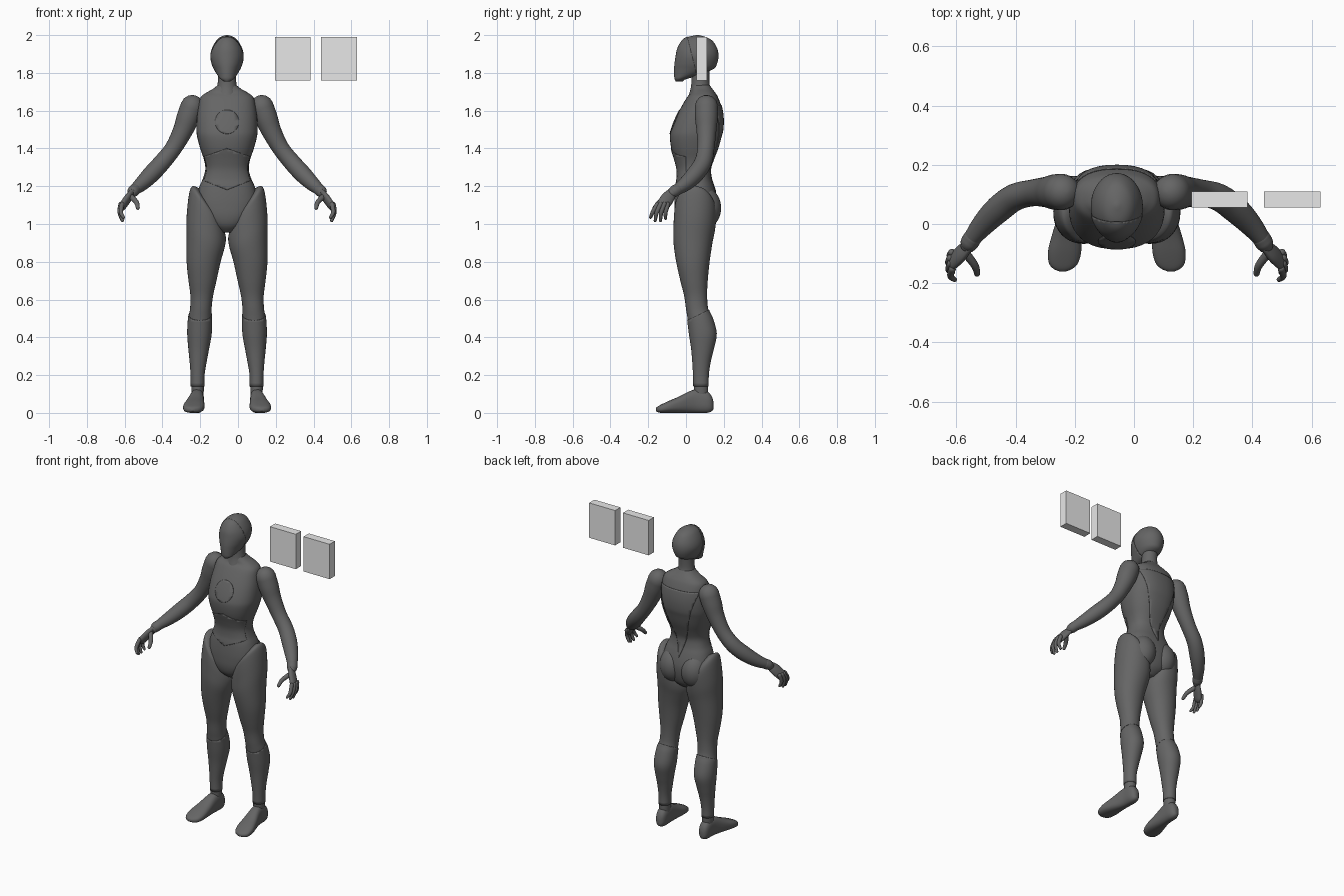
import bpy, bmesh
from math import sin, cos, pi, radians
from mathutils import Vector

if "Cube" in bpy.data.objects:
    bpy.data.objects.remove(bpy.data.objects["Cube"])

SIDES = 40
BODY_X = -0.058


def material(name, grey):
    mat = bpy.data.materials.new(name)
    mat.use_nodes = True
    colour = (grey, grey, grey, 1)
    mat.diffuse_color = colour
    mat.node_tree.nodes["Principled BSDF"].inputs["Base Color"].default_value = colour
    return mat


DARK = material("dark grey", 0.13)
PALE = material("pale grey", 0.8)


def smooth(rows, steps=4):
    """Catmull-Rom interpolation of rows of numbers."""
    out = []
    last = len(rows) - 1
    for i in range(last):
        a, b, c, d = (rows[min(max(k, 0), last)] for k in (i - 1, i, i + 1, i + 2))
        for s in range(steps):
            t = s / steps
            out.append([q + 0.5 * t * (r - p + t * (2 * p - 5 * q + 4 * r - e + t * (3 * (q - r) + e - p)))
                        for p, q, r, e in zip(a, b, c, d)])
    return out + [list(rows[last])]


def finish(name, bm, mat=DARK, thickness=0, soft=True, x=BODY_X):
    mesh = bpy.data.meshes.new(name)
    bm.to_mesh(mesh)
    bm.free()
    mesh.materials.append(mat)
    obj = bpy.data.objects.new(name, mesh)
    obj.location.x = x
    bpy.context.collection.objects.link(obj)
    if soft:
        bpy.ops.object.select_all(action="DESELECT")
        obj.select_set(True)
        bpy.context.view_layer.objects.active = obj
        bpy.ops.object.shade_smooth_by_angle(angle=radians(50))
    if thickness:
        shell = obj.modifiers.new("thickness", "SOLIDIFY")
        shell.thickness = thickness
        shell.offset = 1
    return obj


def loft(name, rings, power=2.0, cuts=(), thickness=0):
    """Skin rings of (centre, half axis, half axis); cuts drop what lies beyond a plane."""
    bm = bmesh.new()
    loops = []
    for centre, u, v in rings:
        loop = []
        for k in range(SIDES):
            a = 2 * pi * k / SIDES
            p, q = (abs(w) ** (2 / power) * (1 if w > 0 else -1) for w in (cos(a), sin(a)))
            loop.append(bm.verts.new(centre + u * p + v * q))
        loops.append(loop)
    for lower, upper in zip(loops, loops[1:]):
        for k in range(SIDES):
            n = (k + 1) % SIDES
            bm.faces.new((lower[k], lower[n], upper[n], upper[k]))
    bm.faces.new(loops[0])
    bm.faces.new(loops[-1])
    bmesh.ops.recalc_face_normals(bm, faces=bm.faces)
    for point, normal in cuts:
        geom = bm.verts[:] + bm.edges[:] + bm.faces[:]
        bmesh.ops.bisect_plane(bm, geom=geom, plane_co=point, plane_no=normal, clear_outer=True)
    return finish(name, bm, thickness=thickness)


def upright(rows):
    """Rings from rows of height, half width, front y, back y."""
    return [(Vector((0, (f + b) / 2, z)), Vector((w, 0, 0)), Vector((0, (b - f) / 2, 0)))
            for z, w, f, b in smooth(rows)]


def tube(name, points, flat=1.0):
    """Round-ended limb through points of x, y, z, radius."""
    rows = smooth(points)
    pos = [Vector(r[:3]) for r in rows]
    rings = []

    def ring(i, slide, scale):
        t = (pos[min(i + 1, len(pos) - 1)] - pos[max(i - 1, 0)]).normalized()
        u = t.cross(Vector((1, 0, 0))).normalized()
        r = rows[i][3]
        rings.append((pos[i] + t * r * slide, u * r * scale, t.cross(u) * r * scale * flat))

    angles = [radians(d) for d in (86, 70, 50, 25)]
    for a in angles:
        ring(0, -sin(a), cos(a))
    for i in range(len(rows)):
        ring(i, 0, 1)
    for a in reversed(angles):
        ring(len(rows) - 1, sin(a), cos(a))
    return loft(name, rings)


# Head with a raised face mask
head = upright([
    (2.0, .006, .055, .067), (1.99, .035, .01, .105), (1.97, .058, -.02, .14),
    (1.93, .08, -.043, .165), (1.89, .088, -.052, .172), (1.85, .08, -.058, .165),
    (1.82, .067, -.06, .145), (1.79, .049, -.06, .07), (1.77, .033, -.058, .0),
    (1.757, .014, -.052, -.02)])
loft("head", head)
loft("face_mask", head, cuts=[((0, .035, 1.88), (0, 1, .25))], thickness=.003)

# Neck
loft("neck", upright([
    (1.86, .05, .03, .13), (1.8, .047, .03, .125), (1.74, .05, .028, .125),
    (1.7, .06, .02, .14), (1.64, .07, .0, .15)]))

# Torso from collar to crotch
torso = upright([
    (1.735, .05, .035, .125), (1.715, .075, .03, .14), (1.695, .11, .025, .155),
    (1.67, .14, .005, .17), (1.62, .152, -.025, .188), (1.56, .16, -.055, .197),
    (1.5, .162, -.078, .195), (1.46, .158, -.085, .185), (1.4, .142, -.078, .168),
    (1.34, .122, -.06, .145), (1.29, .115, -.048, .13), (1.24, .128, -.048, .135),
    (1.2, .146, -.055, .148), (1.15, .16, -.06, .162), (1.1, .163, -.062, .168),
    (1.04, .14, -.06, .16), (.99, .09, -.045, .14), (.955, .035, -.01, .1)])
loft("torso", torso, power=2.4)

# Plates that follow the torso surface
disc = [((.063 * cos(a), 0, 1.54 + .063 * sin(a)), (cos(a), 0, sin(a)))
        for a in (2 * pi * k / 32 for k in range(32))]
front, back = ((0, 0, 0), (0, 1, 0)), ((0, .1, 0), (0, -1, 0))
loft("chest_disc", torso, 2.4, [front] + disc, .003)
loft("abdomen_plate", torso, 2.4,
     [front, ((0, 0, 1.4), (.35, 0, 1)), ((0, 0, 1.4), (-.35, 0, 1)),
      ((0, 0, 1.18), (.4, 0, -1)), ((0, 0, 1.18), (-.4, 0, -1))], .003)
loft("back_plate", torso, 2.4,
     [back, ((0, 0, 1.63), (0, 0, 1)), ((.03, 0, 1.27), (1, 0, -.3)),
      ((-.03, 0, 1.27), (-1, 0, -.3))], .003)

LEG = [
    (1.11, .1, .05, .0, .1, .08), (1.1, .105, .078, -.05, .14, .1),
    (1.06, .107, .094, -.062, .16, .1), (.98, .11, .104, -.066, .155, .06),
    (.9, .114, .1, -.066, .14, .03), (.8, .124, .09, -.052, .125, 0),
    (.7, .13, .074, -.03, .115, 0), (.62, .134, .06, -.01, .112, 0),
    (.55, .139, .057, .0, .118, 0), (.5, .143, .061, .008, .14, 0),
    (.42, .146, .062, .018, .16, 0), (.34, .15, .052, .03, .145, 0),
    (.27, .153, .042, .036, .128, 0), (.2, .156, .034, .04, .118, 0),
    (.12, .156, .033, .042, .117, 0), (.07, .156, .03, .045, .115, 0)]
FOOT = [
    (.145, .157, .01, .02, .06), (.135, .157, .025, .008, .09), (.11, .157, .034, 0, .115),
    (.06, .158, .036, 0, .125), (.02, .162, .04, 0, .115), (-.04, .17, .05, 0, .085),
    (-.09, .176, .056, 0, .064), (-.13, .18, .05, 0, .045), (-.15, .182, .034, .004, .034),
    (-.16, .183, .012, .01, .025)]
ARM = [
    (.185, .108, 1.622, .061), (.208, .108, 1.56, .06), (.236, .108, 1.49, .052),
    (.285, .105, 1.4, .045), (.345, .09, 1.325, .046), (.4, .05, 1.265, .046),
    (.45, .0, 1.215, .039), (.49, -.05, 1.18, .029), (.502, -.072, 1.165, .026)]
PALM = [(.502, -.075, 1.165, .026), (.525, -.098, 1.135, .035), (.55, -.122, 1.1, .034)]
THUMB = [(.51, -.1, 1.145, .015), (.48, -.14, 1.115, .013), (.472, -.168, 1.085, .01)]
# Each finger: base x, base y, tip y, tip z
FINGERS = {"index": (.556, -.152, -.188, 1.035), "middle": (.562, -.134, -.163, 1.018),
           "ring": (.563, -.115, -.135, 1.018), "little": (.558, -.096, -.108, 1.03)}

for side, s in (("left", 1), ("right", -1)):
    def sided(rows):
        return [(s * r[0], *r[1:]) for r in rows]

    # Leg, its raised shin shell and the foot
    leg = [(Vector((s * x, (f + b) / 2, z)), Vector((s * w, 0, lift)), Vector((0, (b - f) / 2, 0)))
           for z, x, w, f, b, lift in smooth(LEG)]
    loft("leg_" + side, leg, 2.1)
    loft("shin_shell_" + side, leg, 2.1,
         [((0, .01, .49), (0, -.5, 1)), ((0, .08, .14), (0, 0, -1))], .003)
    foot = [(Vector((s * x, y, (lo + hi) / 2)), Vector((w, 0, 0)), Vector((0, 0, (hi - lo) / 2)))
            for y, x, w, lo, hi in smooth(FOOT)]
    loft("foot_" + side, foot, 2.5)

    # Buttock
    bm = bmesh.new()
    bmesh.ops.create_uvsphere(bm, u_segments=32, v_segments=20, radius=1)
    bmesh.ops.scale(bm, vec=(.085, .09, .11), verts=bm.verts)
    bmesh.ops.translate(bm, vec=(s * .077, .096, 1.085), verts=bm.verts)
    finish("buttock_" + side, bm)

    # Arm, wrist cuff and hand
    tube("arm_" + side, sided(ARM))
    tube("wrist_cuff_" + side, sided([(.487, -.046, 1.183, .031), (.497, -.062, 1.173, .031)]))
    tube("palm_" + side, sided(PALM), flat=.55)
    tube("thumb_" + side, sided(THUMB))
    for finger, (x, y, tip_y, tip_z) in FINGERS.items():
        middle = (x + .006, (y + tip_y) / 2 - .006, 1.062, .011)
        tube(finger + "_finger_" + side,
             sided([(x, y, 1.105, .012), middle, (x - .008, tip_y, tip_z, .008)]))

# Two floating slabs beside the head
for name, x, width in (("inner_slab", .289, .188), ("outer_slab", .535, .19)):
    bm = bmesh.new()
    bmesh.ops.create_cube(bm, size=1)
    bmesh.ops.scale(bm, vec=(width, .055, .23), verts=bm.verts)
    bmesh.ops.translate(bm, vec=(0, .083, 1.875), verts=bm.verts)
    finish(name, bm, PALE, soft=False, x=x)
